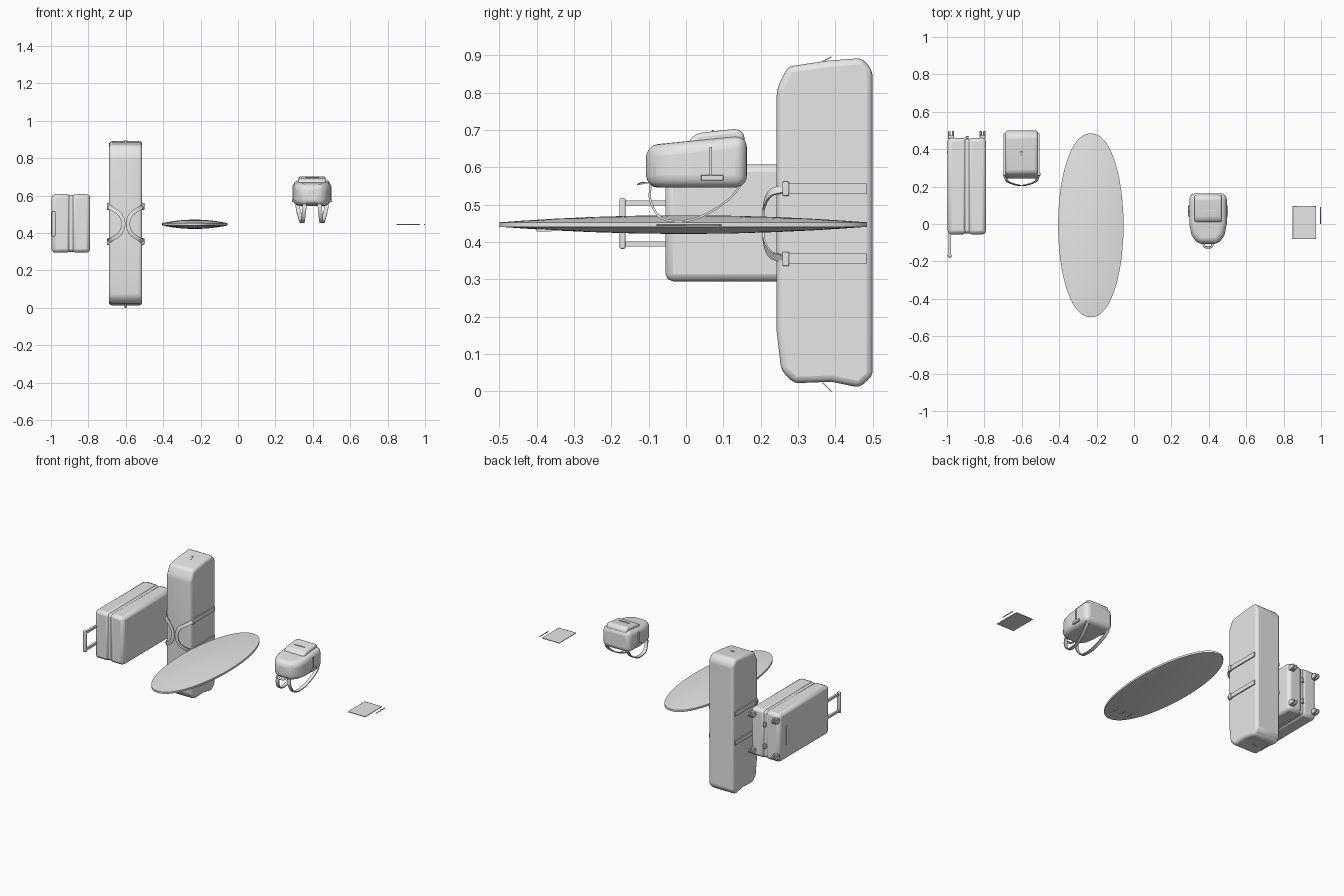
import bpy, bmesh, math
from mathutils import Vector

cube = bpy.data.objects.get("Cube")
if cube:
    bpy.data.objects.remove(cube, do_unlink=True)

grey = bpy.data.materials.new("light_grey")
grey.use_nodes = True
grey.diffuse_color = (0.8, 0.8, 0.8, 1)
grey.node_tree.nodes["Principled BSDF"].inputs["Base Color"].default_value = (0.8, 0.8, 0.8, 1)


def finish(name, bm, bevel=0, segments=3, angle=35):
    bmesh.ops.recalc_face_normals(bm, faces=bm.faces)
    mesh = bpy.data.meshes.new(name)
    bm.to_mesh(mesh)
    bm.free()
    ob = bpy.data.objects.new(name, mesh)
    bpy.context.collection.objects.link(ob)
    mesh.materials.append(grey)
    if bevel:
        mod = ob.modifiers.new("bevel", 'BEVEL')
        mod.width, mod.segments = bevel, segments
        mod.limit_method, mod.angle_limit = 'ANGLE', math.radians(25)
    bpy.ops.object.select_all(action='DESELECT')
    ob.select_set(True)
    bpy.context.view_layer.objects.active = ob
    bpy.ops.object.shade_smooth_by_angle(angle=math.radians(angle))
    return ob


def box(name, x, y, z, bevel=0, segments=2):
    """Box from (low, high) pairs."""
    bm = bmesh.new()
    bmesh.ops.create_cube(bm, size=1)
    for v in bm.verts:
        v.co = [r[0] if c < 0 else r[1] for c, r in zip(v.co, (x, y, z))]
    return finish(name, bm, bevel, segments)


def prism(name, outline, place, lo, hi, bevel, segments=3):
    """Extrude a 2D outline; place maps (a, b, depth) to a position."""
    bm = bmesh.new()
    rings = [[bm.verts.new(place(a, b, d)) for a, b in outline] for d in (lo, hi)]
    for ring in rings:
        bm.faces.new(ring)
    n = len(outline)
    for i in range(n):
        j = (i + 1) % n
        bm.faces.new((rings[0][i], rings[0][j], rings[1][j], rings[1][i]))
    return finish(name, bm, bevel, segments)


def smooth_path(points, steps=5):
    """Catmull-Rom samples through the points."""
    p = [Vector(q) for q in points]
    p = [p[0] * 2 - p[1]] + p + [p[-1] * 2 - p[-2]]
    out = []
    for a, b, c, d in zip(p, p[1:], p[2:], p[3:]):
        for k in range(steps):
            t = k / steps
            out.append(0.5 * (2 * b + (c - a) * t + (2 * a - 5 * b + 4 * c - d) * t * t
                              + (3 * b - a - 3 * c + d) * t ** 3))
    return out + [p[-2]]


def ribbon(name, points, width, thick=0.005, facing=None):
    """Flat strap along a path; its width is along x unless it faces a direction."""
    path = smooth_path(points)
    bm = bmesh.new()
    rings = []
    for i, q in enumerate(path):
        tangent = (path[min(i + 1, len(path) - 1)] - path[max(i - 1, 0)]).normalized()
        side = tangent.cross(Vector(facing)).normalized() if facing else Vector((1, 0, 0))
        out = tangent.cross(side).normalized() * thick / 2
        side = side * width / 2
        rings.append([bm.verts.new(q + s) for s in (side + out, out - side, -side - out, side - out)])
    for r, s in zip(rings, rings[1:]):
        for i in range(4):
            j = (i + 1) % 4
            bm.faces.new((r[i], r[j], s[j], s[i]))
    bm.faces.new(rings[0])
    bm.faces.new(rings[-1])
    return finish(name, bm)


def wheel(name, x, y, z, radius, width):
    ring = [(radius * math.cos(k * math.tau / 16), radius * math.sin(k * math.tau / 16)) for k in range(16)]
    return prism(name, ring, lambda a, b, d: (x + d, y + a, z + b), -width / 2, width / 2, 0.003, 1)


# Suitcase lying with its wheels to the back
box("suitcase_back_shell", (-0.997, -0.895), (-0.055, 0.46), (0.295, 0.608), 0.02)
box("suitcase_front_shell", (-0.889, -0.79), (-0.055, 0.46), (0.295, 0.608), 0.02)
box("suitcase_seam", (-0.93, -0.85), (-0.05, 0.455), (0.3, 0.603), 0.015)
box("suitcase_plate", (-1, -0.99), (0.38, 0.39), (0.39, 0.51))
for z in (0.395, 0.505):
    box("suitcase_handle_rod", (-0.992, -0.979), (-0.17, 0.0), (z - 0.007, z + 0.007))
box("suitcase_handle_grip", (-0.996, -0.976), (-0.178, -0.162), (0.382, 0.518), 0.004)
for x in (-0.978, -0.81):
    for z in (0.335, 0.57):
        box("wheel_mount", (x - 0.016, x + 0.016), (0.455, 0.474), (z - 0.016, z + 0.016), 0.003)
        for side in (-1, 1):
            wheel("suitcase_wheel", x + side * 0.01, 0.482, z, 0.016, 0.012)
for z in (0.38, 0.52):
    box("suitcase_foot", (-0.9, -0.885), (0.455, 0.47), (z - 0.015, z + 0.015), 0.003)

# Tall travel bag standing upright
bag_profile = [(0.243, 0.16), (0.255, 0.055), (0.29, 0.022), (0.39, 0.026), (0.465, 0.01), (0.5, 0.042),
               (0.5, 0.86), (0.472, 0.893), (0.38, 0.886), (0.272, 0.87), (0.243, 0.81)]
prism("tall_bag_body", bag_profile, lambda a, b, d: (d, a, b), -0.69, -0.512, 0.017)
for z, tip in ((0.884, 0.896), (0.024, 0.0)):
    ribbon("tall_bag_zip_pull", [(-0.601, 0.365, z), (-0.601, 0.39, tip)], 0.012, 0.003)
for side in (-1, 1):
    cx = -0.601
    edge = cx + side * 0.092
    for z in (0.355, 0.543):
        box("tall_bag_side_band", (edge - 0.004, edge + 0.004), (0.27, 0.484), (z - 0.014, z + 0.014))
        box("tall_bag_buckle", (edge - 0.008, edge + 0.008), (0.258, 0.276), (z - 0.019, z + 0.019), 0.003)
    ribbon("tall_bag_shoulder_strap",
           [(edge, 0.265, 0.543), (cx + side * 0.075, 0.228, 0.532), (cx + side * 0.03, 0.21, 0.5),
            (cx + side * 0.012, 0.207, 0.449), (cx + side * 0.03, 0.21, 0.398),
            (cx + side * 0.075, 0.228, 0.366), (edge, 0.265, 0.355)], 0.022, 0.005, (0, -1, 0))

# Board: a thin lens of nested oval rings
bm = bmesh.new()
sides = 48


def oval_ring(scale, sign):
    height = sign * (0.006 + 0.019 * (1 - scale ** 2))
    ring = []
    for k in range(sides):
        c, s = math.cos(k * math.tau / sides), math.sin(k * math.tau / sides)
        x = math.copysign(abs(c) ** 0.93, c) * 0.175 * scale
        ring.append(bm.verts.new((-0.231 + x, -0.007 + 0.492 * scale * s, 0.447 + height)))
    return ring


scales = (0.1, 0.3, 0.5, 0.7, 0.87, 1)
rings = [oval_ring(s, 1) for s in scales] + [oval_ring(s, -1) for s in reversed(scales)]
for r, s in zip(rings, rings[1:]):
    for i in range(sides):
        j = (i + 1) % sides
        bm.faces.new((r[i], r[j], s[j], s[i]))
bm.faces.new(rings[0])
bm.faces.new(rings[-1])
finish("board", bm)
for x in (-0.28, -0.231, -0.182):
    box("board_fin_plug", (x - 0.004, x + 0.004), (-0.4, -0.36), (0.428, 0.436))

# Backpack lying on its back
half = [(0.1, 0.163), (0.1, 0.0), (0.088, -0.06), (0.055, -0.107)]
outline = half + [(-x, y) for x, y in reversed(half)]
mid = 0.396
prism("backpack_body", outline,
      lambda a, b, d: (mid + a, b, 0.546 if d < 0.5 else 0.67 + 0.1 * b), 0, 1, 0.032, 5)
prism("backpack_front_pocket", [(0.0, 0.64), (0.01, 0.676), (0.032, 0.692), (0.138, 0.704), (0.156, 0.69), (0.158, 0.64)],
      lambda a, b, d: (mid + d, a, b), -0.073, 0.073, 0.012)
box("pocket_zip", (mid - 0.036, mid + 0.036), (0.07, 0.075), (0.69, 0.7))
ribbon("backpack_top_loop", [(mid - 0.025, -0.095, 0.56), (mid - 0.018, -0.122, 0.557),
                             (mid + 0.018, -0.122, 0.557), (mid + 0.025, -0.095, 0.56)], 0.012, 0.004, (0, -0.5, 1))
for side in (-1, 1):
    x = mid + side * 0.04
    ribbon("backpack_shoulder_strap",
           [(x, -0.095, 0.555), (x + side * 0.004, -0.095, 0.51), (x + side * 0.01, -0.065, 0.464),
            (x + side * 0.014, 0.0, 0.457), (x + side * 0.022, 0.06, 0.478),
            (x + side * 0.032, 0.115, 0.515), (x + side * 0.038, 0.145, 0.55)], 0.022, 0.006)
    edge = mid + side * 0.101
    box("backpack_side_strap", (edge - 0.004, edge + 0.004), (0.063, 0.07), (0.575, 0.655))
    box("backpack_side_buckle", (edge - 0.006, edge + 0.006), (0.04, 0.1), (0.565, 0.58), 0.002)

# Tablet and its pen
box("tablet", (0.848, 0.974), (-0.08, 0.096), (0.443, 0.448), 0.002)
pen = [(0.003 * math.cos(k * math.tau / 10), 0.003 * math.sin(k * math.tau / 10)) for k in range(10)]
prism("pen", pen, lambda a, b, d: (0.997 + a, d, 0.4455 + b), 0.0, 0.09, 0.0008, 1)
